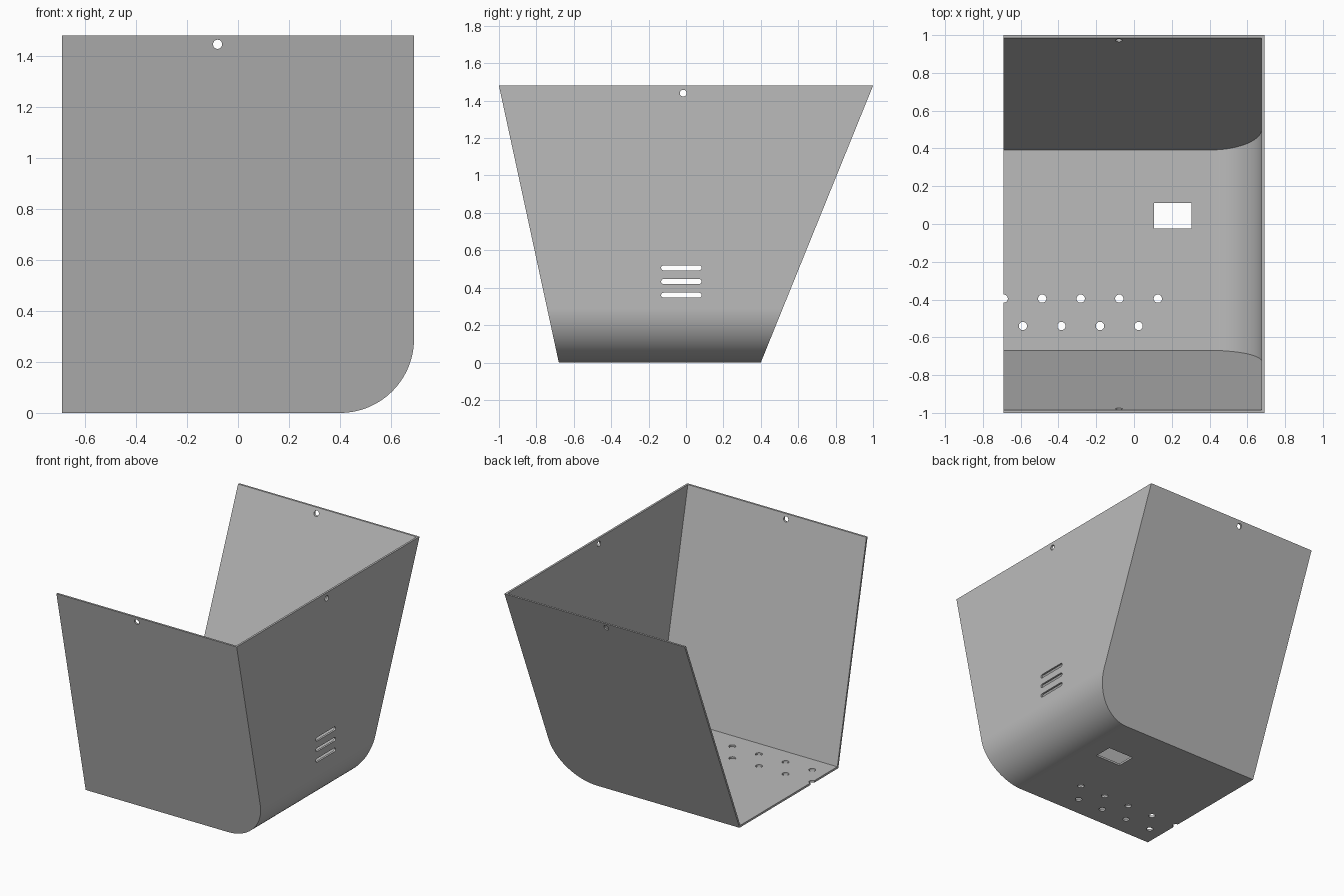
import bpy, bmesh, math
from mathutils import Matrix, Vector

if "Cube" in bpy.data.objects:
    bpy.data.objects.remove(bpy.data.objects["Cube"], do_unlink=True)

HALF, TOP, WALL, RADIUS = 0.69, 1.48, 0.014, 0.29

grey = bpy.data.materials.new("plain grey")
grey.use_nodes = True
colour = (0.5, 0.5, 0.5, 1)
grey.diffuse_color = colour
grey.node_tree.nodes["Principled BSDF"].inputs["Base Color"].default_value = colour


def make_object(name, bm):
    bmesh.ops.recalc_face_normals(bm, faces=bm.faces)
    mesh = bpy.data.meshes.new(name)
    bm.to_mesh(mesh)
    bm.free()
    mesh.materials.append(grey)
    obj = bpy.data.objects.new(name, mesh)
    bpy.context.collection.objects.link(obj)
    return obj


def front_y(z):
    return -0.68 - 0.32 * z / TOP


def back_y(z):
    return 0.40 + 0.60 * z / TOP


def prism(bm, front, back):
    """Join two matching outlines into a closed solid."""
    a = [bm.verts.new(p) for p in front]
    b = [bm.verts.new(p) for p in back]
    bm.faces.new(a)
    bm.faces.new(b)
    for i in range(len(a)):
        j = (i + 1) % len(a)
        bm.faces.new((a[i], a[j], b[j], b[i]))


def tapered_body(name, inset, left, top):
    """Rounded-corner outline run between the two sloping end planes."""
    r = RADIUS - inset
    outline = [(left, top), (left, inset)]
    for i in range(33):
        a = math.pi / 2 * i / 32
        outline.append((HALF - RADIUS + r * math.sin(a), RADIUS - r * math.cos(a)))
    outline.append((HALF - inset, top))
    bm = bmesh.new()
    prism(bm, [(x, front_y(z) + inset, z) for x, z in outline],
          [(x, back_y(z) - inset, z) for x, z in outline])
    return make_object(name, bm)


def slot(bm, centre, axis, radius, depth, stretch=0):
    """Round or elongated cutter along an axis; stretch runs along y."""
    axis = Vector(axis)
    u = Vector((0, 1, 0)) if abs(axis.y) < 0.5 else Vector((1, 0, 0))
    v = axis.cross(u)
    ring = []
    for i in range(32):
        a = 2 * math.pi * (i + 0.5) / 32
        ring.append(Vector(centre) + u * (radius * math.cos(a) + math.copysign(stretch, math.cos(a)))
                    + v * radius * math.sin(a))
    prism(bm, [p - axis * depth for p in ring], [p + axis * depth for p in ring])


# Folded shell, open on top and on one side
shell = tapered_body("shell", 0, -HALF, TOP)
hollow = tapered_body("hollow_cutter", WALL, -HALF - 0.2, TOP + 0.2)

# Openings
bm = bmesh.new()
for y in (-0.98, 0.98):                                   # end wall screw holes
    slot(bm, (-0.08, y, 1.445), (0, 1, 0), 0.018, 0.1)
slot(bm, (HALF, -0.015, 1.44), (1, 0, 0), 0.018, 0.1)     # side screw hole
for z in (0.36, 0.433, 0.506):                            # side vents
    slot(bm, (HALF, -0.025, z), (1, 0, 0), 0.013, 0.1, 0.095)
for i in range(5):                                        # floor holes, back row
    slot(bm, (-HALF + 0.204 * i, -0.395, 0), (0, 0, 1), 0.022, 0.1)
for i in range(4):                                        # floor holes, front row
    slot(bm, (-0.588 + 0.204 * i, -0.54, 0), (0, 0, 1), 0.022, 0.1)
window = Matrix.Translation((0.205, 0.043, 0)) @ Matrix.Diagonal((0.2, 0.135, 0.2, 1))
bmesh.ops.create_cube(bm, size=1, matrix=window)          # floor window
openings = make_object("opening_cutter", bm)

bpy.ops.object.select_all(action="DESELECT")
shell.select_set(True)
bpy.context.view_layer.objects.active = shell
for cutter in (hollow, openings):
    cutter.hide_render = True
    mod = shell.modifiers.new(cutter.name, "BOOLEAN")
    mod.operation, mod.solver, mod.object = "DIFFERENCE", "EXACT", cutter
    bpy.ops.object.modifier_apply(modifier=mod.name)
    bpy.data.objects.remove(cutter, do_unlink=True)

bpy.ops.object.shade_smooth_by_angle(angle=math.radians(30))
weighted = shell.modifiers.new("even_normals", "WEIGHTED_NORMAL")
weighted.keep_sharp = True
